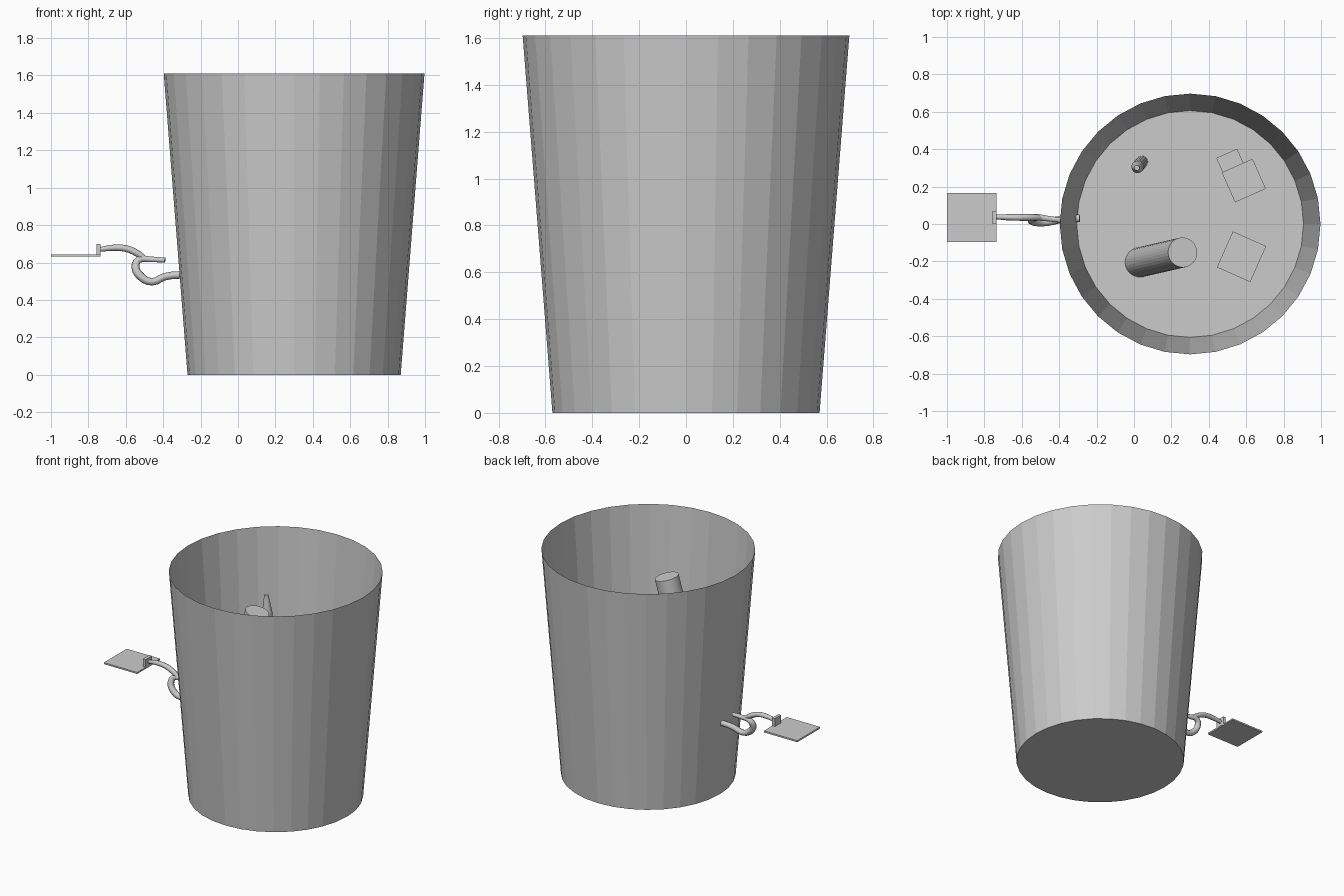
import bpy, bmesh, math
from mathutils import Vector

if "Cube" in bpy.data.objects:
    bpy.data.objects.remove(bpy.data.objects["Cube"])

CX = 0.30                                   # bucket axis
R0, R1, H = 0.57, 0.697, 1.61               # base radius, rim radius, height
LEVEL = 0.46                                # height of the inner surface


def finish(name, bm):
    me = bpy.data.meshes.new(name)
    bm.to_mesh(me)
    bm.free()
    ob = bpy.data.objects.new(name, me)
    bpy.context.collection.objects.link(ob)
    return ob


def ring(bm, r, z, n=32):
    return [bm.verts.new((CX + r * math.cos(2 * math.pi * i / n),
                          r * math.sin(2 * math.pi * i / n), z)) for i in range(n)]


def rod(name, a, b, r1, r2, n):
    """Closed cylinder or cone from point a to point b."""
    a, b = Vector(a), Vector(b)
    bm = bmesh.new()
    bmesh.ops.create_cone(bm, cap_ends=True, segments=n, radius1=r1, radius2=r2,
                          depth=(b - a).length)
    ob = finish(name, bm)
    ob.location = (a + b) / 2
    ob.rotation_euler = (b - a).to_track_quat('Z', 'Y').to_euler()
    return ob


def box(name, loc, size, turn=0):
    bm = bmesh.new()
    bmesh.ops.create_cube(bm, size=1)
    bmesh.ops.scale(bm, vec=size, verts=bm.verts)
    ob = finish(name, bm)
    ob.location = loc
    ob.rotation_euler.z = math.radians(turn)
    return ob


def strand(name, pts, r):
    """Round cord through points (x, y, z, relative radius)."""
    cu = bpy.data.curves.new(name, 'CURVE')
    cu.dimensions = '3D'
    cu.bevel_depth = r
    cu.bevel_resolution = 2
    cu.resolution_u = 3
    cu.use_fill_caps = True
    sp = cu.splines.new('BEZIER')
    sp.bezier_points.add(len(pts) - 1)
    for p, (x, y, z, k) in zip(sp.bezier_points, pts):
        p.co, p.radius = (x, y, z), k
        p.handle_left_type = p.handle_right_type = 'AUTO'
    ob = bpy.data.objects.new(name, cu)
    bpy.context.collection.objects.link(ob)
    return ob


# Open tapered bucket with a base
bm = bmesh.new()
low, top = ring(bm, R0, 0), ring(bm, R1, H)
for i in range(32):
    j = (i + 1) % 32
    bm.faces.new((low[i], low[j], top[j], top[i]))
bm.faces.new(low[::-1])
finish("bucket", bm)

# Flat surface inside
bm = bmesh.new()
bm.faces.new(ring(bm, R0 + (R1 - R0) * LEVEL / H, LEVEL))
finish("inner_surface", bm)

# Blocks lying on the surface
box("block_large", (0.575, -0.175, LEVEL + 0.05), (0.195, 0.21, 0.2), -24)
box("block_medium", (0.587, 0.232, LEVEL + 0.05), (0.18, 0.175, 0.18), 24)
box("block_small", (0.53, 0.30, LEVEL + 0.02), (0.122, 0.17, 0.12), 24)

# Leaning thick straw
rod("straw", (0.03, -0.205, LEVEL - 0.02), (0.26, -0.152, 1.365), 0.08, 0.08, 32)

# Slim stick with a tapered tip
rod("stick_body", (0.042, 0.332, LEVEL - 0.02), (0.019, 0.305, 1.13), 0.033, 0.033, 16)
rod("stick_tip", (0.019, 0.305, 1.13), (0.015, 0.30, 1.25), 0.033, 0.014, 16)

# Curled cord coming out of the wall
strand("cord_loop", [(-0.29, 0.03, 0.535, 1), (-0.39, 0.025, 0.525, 1),
                     (-0.46, 0.01, 0.497, 1), (-0.52, 0.01, 0.525, 1.1),
                     (-0.548, 0.02, 0.575, 1.1), (-0.53, 0.035, 0.615, 1),
                     (-0.47, 0.03, 0.617, 0.8), (-0.39, 0.02, 0.613, 0.7)], 0.02)
strand("cord_tail", [(-0.735, 0.038, 0.67, 0.7), (-0.68, 0.036, 0.678, 0.9),
                     (-0.60, 0.035, 0.675, 1), (-0.54, 0.035, 0.65, 1),
                     (-0.49, 0.033, 0.617, 0.7)], 0.018)

# Square tag and its clip
box("tag", (-0.868, 0.035, 0.637), (0.265, 0.26, 0.011))
box("tag_clip", (-0.745, 0.035, 0.668), (0.022, 0.07, 0.062))
